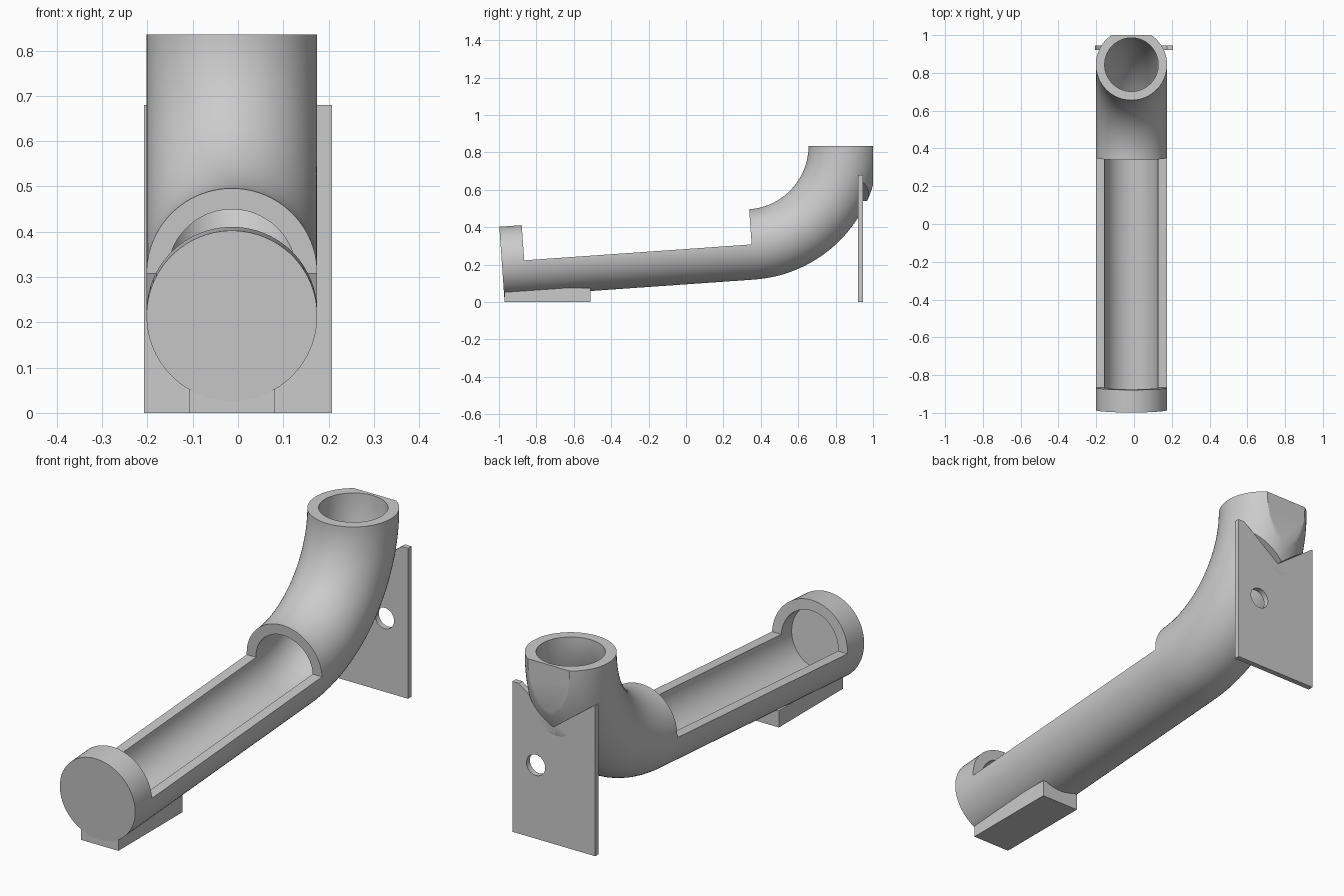
import bpy, bmesh, math
from mathutils import Vector, Matrix

if "Cube" in bpy.data.objects:
    bpy.data.objects.remove(bpy.data.objects["Cube"], do_unlink=True)

CX = -0.0135                 # pipe centre in x
BEND_Y, BEND_Z, BEND_R = 0.315, 0.835, 0.5285
OUTER, INNER = 0.1885, 0.142
SLOPE = math.radians(4)
RUN, WALL, CAP = 1.34, 0.046, 0.12

grey = bpy.data.materials.new("light_grey")
grey.use_nodes = True
grey.diffuse_color = (0.6, 0.6, 0.6, 1)
grey.node_tree.nodes["Principled BSDF"].inputs["Base Color"].default_value = (0.6, 0.6, 0.6, 1)


def make(name, bm):
    bmesh.ops.recalc_face_normals(bm, faces=bm.faces)
    mesh = bpy.data.meshes.new(name)
    bm.to_mesh(mesh)
    bm.free()
    mesh.materials.append(grey)
    ob = bpy.data.objects.new(name, mesh)
    bpy.context.collection.objects.link(ob)
    return ob


def prism(name, profile, y0, y1):
    """Extrude an x-z outline along y."""
    bm = bmesh.new()
    face = bm.faces.new([bm.verts.new((x, y0, z)) for x, z in profile])
    ext = bmesh.ops.extrude_face_region(bm, geom=[face])["geom"]
    bmesh.ops.translate(bm, vec=(0, y1 - y0, 0),
                        verts=[v for v in ext if isinstance(v, bmesh.types.BMVert)])
    return make(name, bm)


def box(name, x0, x1, y0, y1, z0, z1):
    return prism(name, [(x0, z0), (x1, z0), (x1, z1), (x0, z1)], y0, y1)


def sweep(name, radius, top, run, sides=72, steps=32):
    """Round bar: vertical end, quarter bend, then a sloping straight run."""
    stations = [(math.radians(90) + (SLOPE - math.radians(90)) * i / steps, 0)
                for i in range(steps + 1)]
    if top:
        stations.insert(0, (math.radians(90), top))
    stations.append((SLOPE, -run))
    bm = bmesh.new()
    rings = []
    for a, shift in stations:
        radial = Vector((0, math.sin(a), -math.cos(a)))
        along = Vector((0, math.cos(a), math.sin(a)))
        centre = Vector((CX, BEND_Y, BEND_Z)) + radial * BEND_R + along * shift
        ring = []
        for k in range(sides):
            t = math.tau * (k + 0.5) / sides
            ring.append(bm.verts.new(centre + radius * (
                Vector((math.cos(t), 0, 0)) + radial * math.sin(t))))
        rings.append(ring)
    for r, s in zip(rings, rings[1:]):
        for k in range(sides):
            n = (k + 1) % sides
            bm.faces.new((r[k], r[n], s[n], s[k]))
    bm.faces.new(rings[0])
    bm.faces.new(rings[-1])
    return make(name, bm)


def cut(target, *cutters):
    for c in cutters:
        c.hide_render = True
        mod = target.modifiers.new("cut", 'BOOLEAN')
        mod.operation, mod.solver, mod.object = 'DIFFERENCE', 'EXACT', c
        bpy.context.view_layer.objects.active = target
        bpy.ops.object.modifier_apply(modifier=mod.name)


# Bent pipe, bored out to leave a closed front cap
pipe = sweep("bent_pipe", OUTER, 0, RUN)
bore = sweep("bore_cutter", INNER, 0.1, RUN - WALL)

# Open trough: upper half removed between the cap and the bend
trough = box("trough_cutter", -0.3, 0.3, CAP - RUN, -0.001, 0, 0.4)
start = Vector((CX, BEND_Y + BEND_R * math.sin(SLOPE), BEND_Z - BEND_R * math.cos(SLOPE)))
trough.data.transform(Matrix.Translation(start) @ Matrix.Rotation(SLOPE, 4, 'X'))

# Flat on the back of the pipe, and trimming below the bracket's notch
back_flat = box("back_flat_cutter", -0.4, 0.4, 1.0, 1.2, 0, 1)
notch = (CX, 0.54)
rise = 0.14 / OUTER
under = prism("notch_cutter", [(CX - 0.3, 0.2), (CX + 0.3, 0.2), (CX + 0.3, 0.54 + 0.3 * rise),
                               notch, (CX - 0.3, 0.54 + 0.3 * rise)], 0.945, 1.3)
cut(pipe, bore, trough, back_flat, under)

# Mounting plate with a V notch and a screw hole
plate = prism("mounting_plate", [(-0.207, 0), (0.207, 0), (0.207, 0.68), (CX + OUTER, 0.68),
                                 notch, (CX - OUTER, 0.68), (-0.207, 0.68)], 0.92, 0.945)
bm = bmesh.new()
bmesh.ops.create_cone(bm, cap_ends=True, segments=40, radius1=0.047, radius2=0.047, depth=0.2,
                      matrix=Matrix.Translation((0.09, 0.93, 0.333)) @ Matrix.Rotation(math.pi / 2, 4, 'X'))
hole = make("hole_cutter", bm)
cut(plate, hole, bore)

# Front foot under the trough
foot = box("front_foot", CX - 0.094, CX + 0.094, -0.97, -0.51, 0, 0.075)
cut(foot, bore)

for c in (bore, trough, back_flat, under, hole):
    bpy.data.objects.remove(c, do_unlink=True)

# Smooth curved walls, keep cut edges crisp
bpy.ops.object.select_all(action='DESELECT')
for ob in (pipe, plate, foot):
    ob.select_set(True)
bpy.context.view_layer.objects.active = pipe
bpy.ops.object.shade_smooth_by_angle(angle=math.radians(30))
